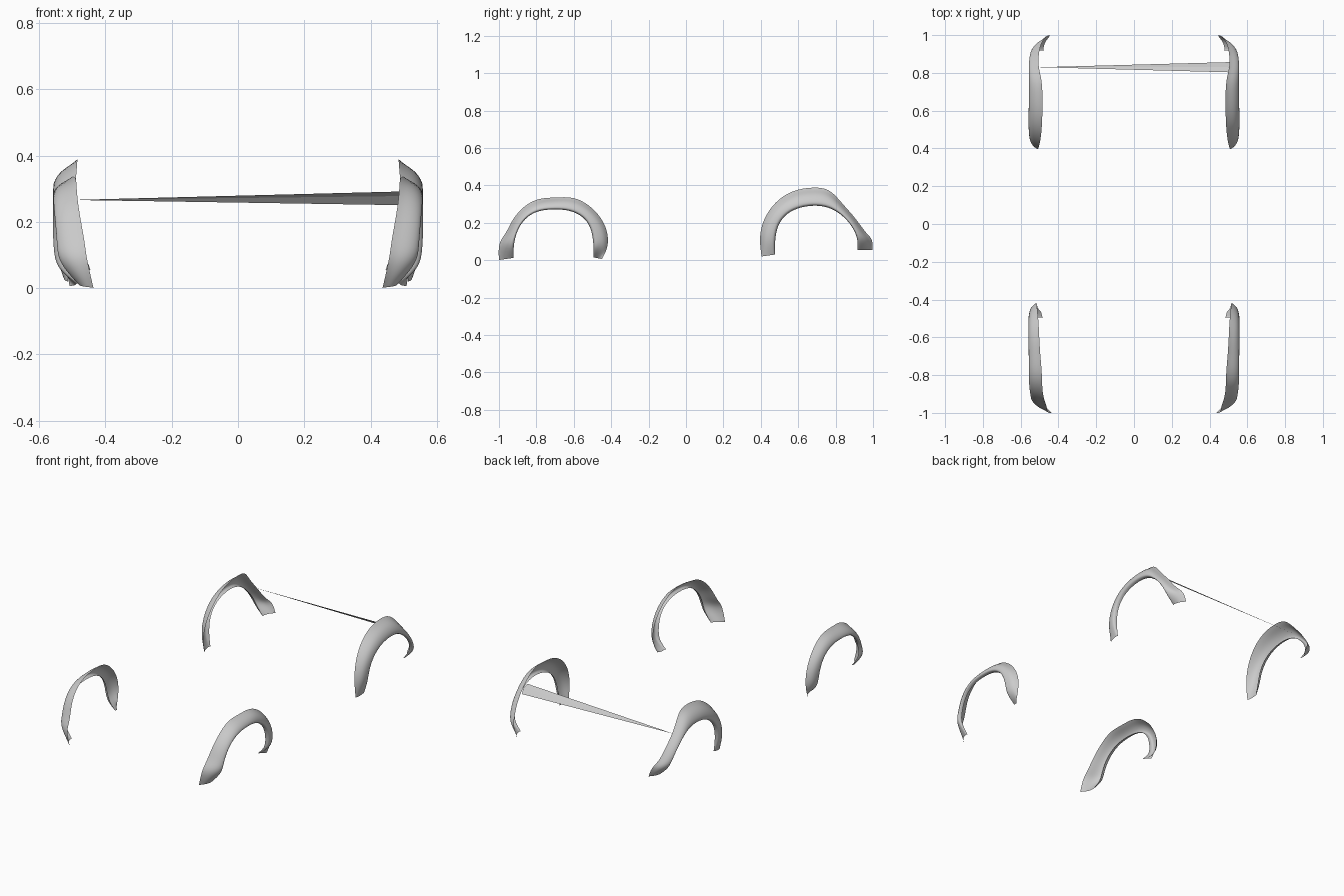
import bpy, bmesh

# Arch stations: body edge (x, y, z), wheel-opening lip (x, y, z)
FRONT = [
    (.436, -1.0, .001, .482, -.923, .012),
    (.458, -1.005, .095, .547, -.922, .075),
    (.462, -.962, .14, .550, -.912, .13),
    (.478, -.928, .222, .555, -.885, .195),
    (.487, -.865, .292, .560, -.835, .245),
    (.487, -.79, .332, .561, -.775, .268),
    (.496, -.70, .335, .561, -.70, .273),
    (.502, -.60, .340, .561, -.62, .268),
    (.505, -.52, .298, .561, -.55, .235),
    (.512, -.453, .23, .561, -.51, .18),
    (.515, -.416, .15, .558, -.496, .11),
    (.518, -.416, .065, .550, -.494, .06),
    (.508, -.45, .006, .487, -.494, .015),
]
REAR = [
    (.512, .404, .02, .525, .475, .03),
    (.512, .393, .10, .553, .475, .10),
    (.506, .400, .175, .557, .485, .17),
    (.497, .433, .255, .560, .512, .222),
    (.489, .493, .327, .561, .56, .265),
    (.485, .575, .375, .561, .63, .288),
    (.484, .665, .390, .561, .70, .294),
    (.487, .765, .388, .561, .765, .283),
    (.508, .83, .308, .561, .825, .25),
    (.505, .91, .222, .557, .88, .195),
    (.490, .960, .145, .548, .912, .135),
    (.466, .999, .115, .53, .918, .095),
    (.445, .997, .055, .48, .918, .055),
]
# Cross-section of the flare: (fraction across, fraction outward)
SECTION = [(0, 0), (.15, .22), (.34, .62), (.62, .9), (.95, 1.0)]


def make_object(name, verts, faces):
    mesh = bpy.data.meshes.new(name)
    mesh.from_pydata(verts, [], faces)
    bm = bmesh.new()
    bm.from_mesh(mesh)
    bmesh.ops.recalc_face_normals(bm, faces=bm.faces)
    bm.to_mesh(mesh)
    bm.free()
    obj = bpy.data.objects.new(name, mesh)
    bpy.context.collection.objects.link(obj)
    return obj


def flare(name, stations, side):
    verts, faces = [], []
    last = len(stations) - 1
    for i, (xo, yo, zo, xi, yi, zi) in enumerate(stations):
        # legs nearest the middle of the car are more domed
        power = min(1, .5 + max(0, abs(yo) - .42) * 2.5)
        for t, s in SECTION:
            verts.append((side * (xo + (xi - xo) * s ** power),
                          yo + (yi - yo) * t, zo + (zi - zo) * t))
        # lip turned in towards the wheel, fading out at the ends
        lip = .006 if i in (0, last) else .024
        verts.append((side * (xi - lip), yi, zi))
    n = len(SECTION) + 1
    for i in range(last):
        for j in range(n - 1):
            a = i * n + j
            faces.append((a, a + 1, a + n + 1, a + n))
    obj = make_object(name, verts, faces)
    # keep the painted side facing outwards
    if sum(p.normal.x for p in obj.data.polygons) * side < 0:
        obj.data.flip_normals()
    for p in obj.data.polygons:
        p.use_smooth = True
    sub = obj.modifiers.new("smooth", 'SUBSURF')
    sub.levels = sub.render_levels = 2
    sub.boundary_smooth = 'PRESERVE_CORNERS'


# Four wheel-arch flares
for side, label in ((1, "right"), (-1, "left")):
    flare(f"front_{label}_wheel_arch", FRONT, side)
    flare(f"rear_{label}_wheel_arch", REAR, side)

# Thin tilted sliver crossing between the rear arches
make_object("rear_cross_sliver",
            [(-.50, .83, .266), (.51, .803, .292),
             (.515, .832, .278), (.51, .857, .25)],
            [(0, 1, 2), (0, 2, 3)])
